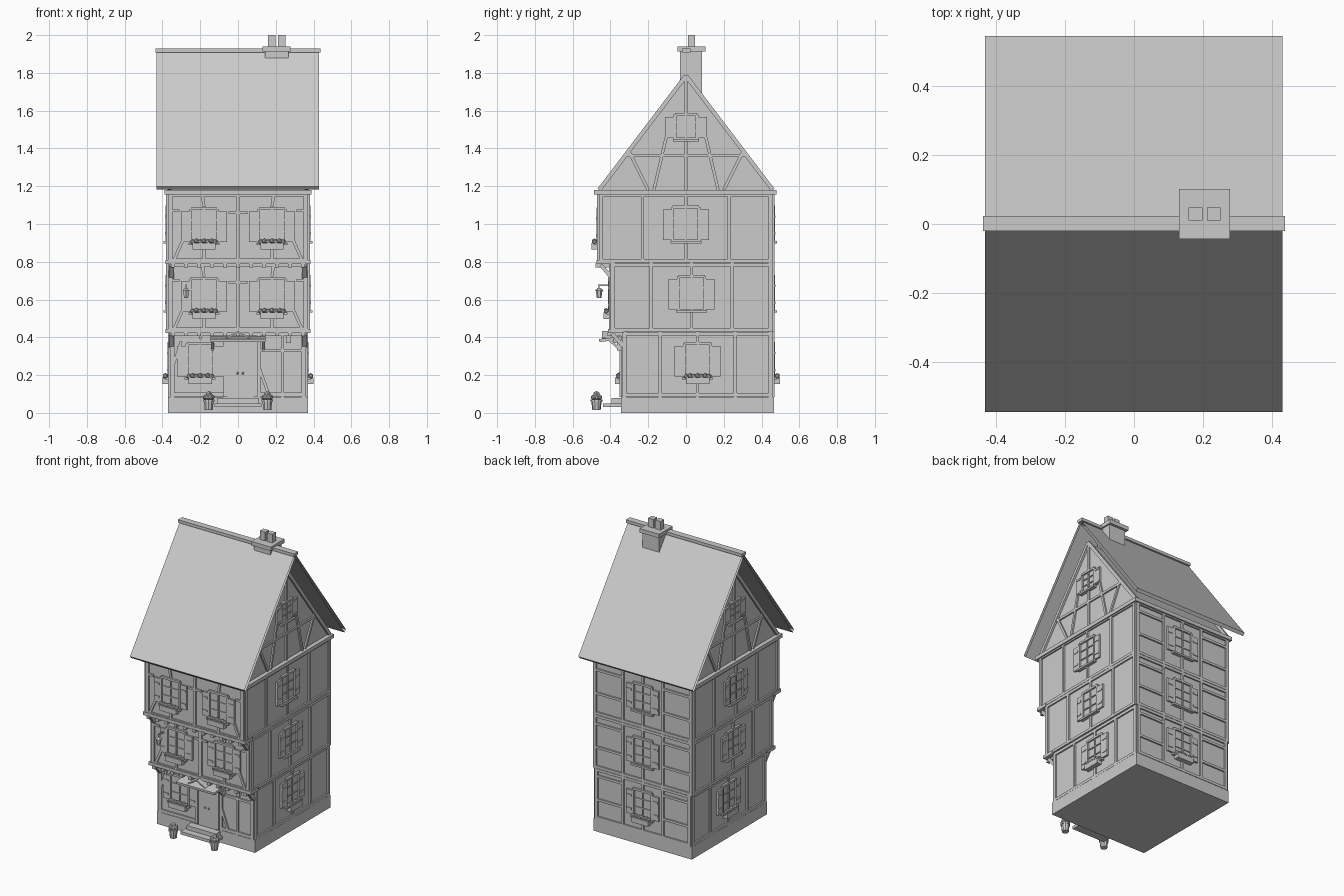
import bpy, bmesh, math
from mathutils import Matrix, Vector

if "Cube" in bpy.data.objects:
    bpy.data.objects.remove(bpy.data.objects["Cube"])

parts = {}

def part(name):
    return parts.setdefault(name, bmesh.new())

def box(name, x0, x1, y0, y1, z0, z1, m=Matrix()):
    c = Vector(((x0 + x1) / 2, (y0 + y1) / 2, (z0 + z1) / 2))
    s = Matrix.Diagonal((x1 - x0, y1 - y0, z1 - z0, 1))
    bmesh.ops.create_cube(part(name), size=1, matrix=m @ Matrix.Translation(c) @ s)

def ball(name, p, r, m=Matrix()):
    bmesh.ops.create_icosphere(part(name), subdivisions=1, radius=r, matrix=m @ Matrix.Translation(p))

def cyl(name, p, r0, r1, h, n=10):
    bmesh.ops.create_cone(part(name), cap_ends=True, segments=n, radius1=r0, radius2=r1,
                          depth=h, matrix=Matrix.Translation(p))

def frame(u, n, o):
    """Wall frame: local x along the wall, local y outward, local z up."""
    return Matrix(((u[0], n[0], 0, o[0]), (u[1], n[1], 0, o[1]), (0, 0, 1, 0), (0, 0, 0, 1)))

def beam(m, a, b, w=0.02, d=0.01, name="timber_framing"):
    """Straight timber on a wall from a to b, given as (along, up)."""
    a, b = Vector(a), Vector(b)
    c, v = (a + b) / 2, b - a
    r = Matrix.Translation((c.x, 0, c.y)) @ Matrix.Rotation(-math.atan2(v.y, v.x), 4, 'Y')
    box(name, -v.length / 2, v.length / 2, -0.004, d, -w / 2, w / 2, m @ r)

def window(m, u, z, hh=0.09, flowers=False, shutters=True, hw=0.07):
    w = m @ Matrix.Translation((u, 0, z))
    box("window_glass", -hw, hw, -0.003, 0.003, -hh, hh, w)
    for s in (-1, 1):
        box("window_frames", s * hw - .007, s * hw + .007, 0, .014, -hh, hh, w)
        if shutters:
            a, b = sorted((s * (hw + .007), s * (hw + .052)))
            box("shutters", a, b, 0, .012, -hh + .004, hh - .014, w)
            for k in (-.05, .04):
                box("shutter_battens", a + .004, b - .004, .012, .016, k - .006, k + .006, w)
        box("window_frames", -hw, hw, 0, .014, s * hh - .007, s * hh + .007, w)
    box("window_bars", -.004, .004, 0, .01, -hh, hh, w)
    for k in (-hh / 3, hh / 3):
        box("window_bars", -hw, hw, 0, .009, k - .003, k + .003, w)
    box("window_sills", -hw - .012, hw + .012, 0, .024, -hh - .012, -hh, w)
    if flowers:
        box("flower_boxes", -.062, .062, .006, .04, -hh - .035, -hh, w)
        for i in range(7):
            ball("flowers", (-.06 + .02 * i, .025, -hh + .006 + .004 * (i % 2)), .014, w)

# storeys: half width, front y, bottom z, top z
storeys = [(.36, -.335, .085, .43), (.37, -.398, .43, .795), (.37, -.46, .795, 1.165)]
BACK = .458

# plinth, walls, floor bands
box("plinth", -.37, .37, -.345, .466, 0, .085)
for i, (hx, yf, z0, z1) in enumerate(storeys):
    box("storey_walls", -hx, hx, yf, BACK, z0, z1)
    front = frame((1, 0), (0, -1), (0, yf))
    back = frame((-1, 0), (0, 1), (0, BACK))
    cy, hy = (yf + BACK) / 2, (BACK - yf) / 2
    right = frame((0, 1), (1, 0), (hx, cy))
    left = frame((0, 1), (-1, 0), (-hx, cy))
    zc = (z0 + z1) / 2 + .02

    # side and back timber grids with windows
    for m, h in ((right, hy), (left, hy), (back, hx)):
        for z in (z0 + .01, z1 - .01):
            beam(m, (-h, z), (h, z), .018)
        for s in (-1, 1):
            beam(m, (s * (h - .01), z0), (s * (h - .01), z1), .022)
            if m is back:
                beam(m, (s * .15, z0), (s * .15, z1), .016)
                beam(m, (s * .15, zc + .1), (s * h, zc + .1), .016)
                beam(m, (s * .15, zc - .06), (s * h, zc - .06), .016)
            else:
                beam(m, (s * (h * .5), z0), (s * (h * .5), z1), .018)
        beam(m, (0, z0), (0, zc - .09), .016)
        beam(m, (0, zc + .09), (0, z1), .016)
        window(m, 0, zc, flowers=(i == 0))

    # front timbers
    for z in (z0 + .012, z1 - .01):
        beam(front, (-hx, z), (hx, z), .02)
    for s in (-1, 1):
        beam(front, (s * (hx - .012), z0), (s * (hx - .012), z1), .024)
        if i:
            beam(front, (s * .18, zc + .09), (s * .19, z1), .016)
            beam(front, (s * .18, z0), (s * .18, zc - .12), .016)
            beam(front, (s * .34, z0 + .01), (s * .29, zc - .08), .016)
            beam(front, (s * .31, zc + .07), (s * .36, zc + .07), .014)
            window(front, s * .18, zc - .01, flowers=True)
    if i:
        beam(front, (0, z0), (0, z1), .02)
        beam(front, (-.05, zc + .06), (.05, zc + .06), .014)
        # jettied floor band, joist ends and corner brackets
        box("floor_bands", -.385, .385, yf - .014, yf + .07, z0 - .008, z0 + .014)
        for k in range(11):
            x = -.345 + .069 * k
            box("joist_ends", x - .011, x + .011, yf - .018, yf + .06, z0 - .024, z0 - .004)
        for s in (-1, 1):
            br = Matrix.Translation((s * .352, yf + .035, z0 - .042)) @ Matrix.Rotation(.7, 4, 'X')
            box("corner_brackets", -.012, .012, -.01, .01, -.045, .04, br)
    else:
        window(front, -.2, zc, flowers=True)
        beam(front, (.11, z0), (.11, z1), .02)
        beam(front, (.235, z0), (.235, z1), .016)
        beam(front, (.11, .33), (.36, .33), .016)
        beam(front, (.115, .23), (.165, .09), .016)
        beam(front, (-.34, .26), (-.3, .38), .014)
        beam(front, (-.2, .39), (-.19, z1), .014)

# door, steps, canopy
box("door_leaf", -.06, .085, -.347, -.33, .085, .355)
for x in (-.066, .092):
    box("door_frame", x - .01, x + .01, -.353, -.33, .085, .37)
box("door_frame", -.076, .102, -.353, -.33, .355, .375)
box("door_gap", .01, .014, -.35, -.345, .085, .355)
for x in (-.002, .026):
    ball("door_knobs", (x, -.352, .21), .007)
box("lower_step", -.125, .125, -.44, -.34, .03, .05)
box("upper_step", -.11, .11, -.395, -.34, .05, .078)
cm = Matrix.Translation((0, -.4, .39)) @ Matrix.Rotation(.12, 4, 'X')
box("door_canopy", -.145, .145, -.06, .065, -.008, .008, cm)
for s in (-1, 1):
    ped = Matrix.Translation((s * .032, -.405, .412)) @ Matrix.Rotation(s * .5, 4, 'Y')
    box("canopy_gable", -.037, .037, -.04, .07, -.004, .004, ped)
    box("canopy_brackets", s * .135 - .008, s * .135 + .008, -.365, -.335, .33, .385)
    br = Matrix.Translation((s * .135, -.385, .368)) @ Matrix.Rotation(.8, 4, 'X')
    box("canopy_brackets", -.007, .007, -.007, .007, -.035, .035, br)

    # potted plants beside the steps
    x = s * .155
    cyl("plant_pots", (x, -.474, .042), .022, .028, .056)
    cyl("plant_pots", (x, -.474, .066), .031, .031, .01)
    for k in range(6):
        a = k * math.tau / 6
        ball("pot_plants", (x + .017 * math.cos(a), -.474 + .017 * math.sin(a), .083), .016)
    ball("pot_plants", (x, -.474, .098), .019)

# hanging lantern, small hanging sign by the door
box("lantern_arm", -.279, -.271, -.465, -.39, .672, .68)
box("lantern_arm", -.277, -.273, -.462, -.458, .655, .675)
cyl("lantern", (-.275, -.46, .628), .012, .018, .042, 6)
cyl("lantern", (-.275, -.46, .655), .023, .006, .012, 6)
box("wall_lamp", .255, .28, -.385, -.36, .37, .41)

# top plate, gable block
box("wall_plate", -.388, .388, -.486, .478, 1.155, 1.18)
bm = part("gable_block")
vs = [[bm.verts.new((x, y, z)) for y, z in ((-.455, 1.175), (.455, 1.175), (0, 1.78))] for x in (-.36, .36)]
bm.faces.new(vs[0]); bm.faces.new(vs[1])
for i in range(3):
    j = (i + 1) % 3
    bm.faces.new((vs[0][i], vs[0][j], vs[1][j], vs[1][i]))

# gable timbers and attic windows
for s in (-1, 1):
    g = frame((0, 1), (s, 0), (s * .36, 0))
    beam(g, (-.31, 1.363), (.31, 1.363), .016)
    beam(g, (0, 1.18), (0, 1.45), .016)
    beam(g, (0, 1.58), (0, 1.77), .016)
    for t in (-1, 1):
        beam(g, (t * .46, 1.18), (0, 1.785), .022, .014)
        beam(g, (t * .17, 1.18), (t * .1, 1.48), .016)
        beam(g, (t * .2, 1.18), (t * .3, 1.38), .016)
    window(g, 0, 1.515, .065, hw=.058)

# roof shell, open at the gable ends
prof = [(0, 1.895), (-.53, 1.182), (-.545, 1.198), (0, 1.922), (.545, 1.198), (.53, 1.182)]
bm = part("roof")
ends = [[bm.verts.new((x, y, z)) for y, z in prof] for x in (-.432, .43)]
for i in range(6):
    j = (i + 1) % 6
    bm.faces.new((ends[0][i], ends[0][j], ends[1][j], ends[1][i]))
box("ridge_cap", -.437, .437, -.021, .023, 1.908, 1.928)

# chimney
box("chimney_stack", .142, .268, -.032, .085, 1.6, 1.92)
box("chimney_cap", .131, .278, -.044, .102, 1.914, 1.941)
for x in (.178, .231):
    box("chimney_pots", x - .02, x + .02, .01, .048, 1.941, 2.0)

for name, bm in parts.items():
    bmesh.ops.recalc_face_normals(bm, faces=bm.faces)
    me = bpy.data.meshes.new(name)
    bm.to_mesh(me)
    bm.free()
    bpy.context.collection.objects.link(bpy.data.objects.new(name, me))
